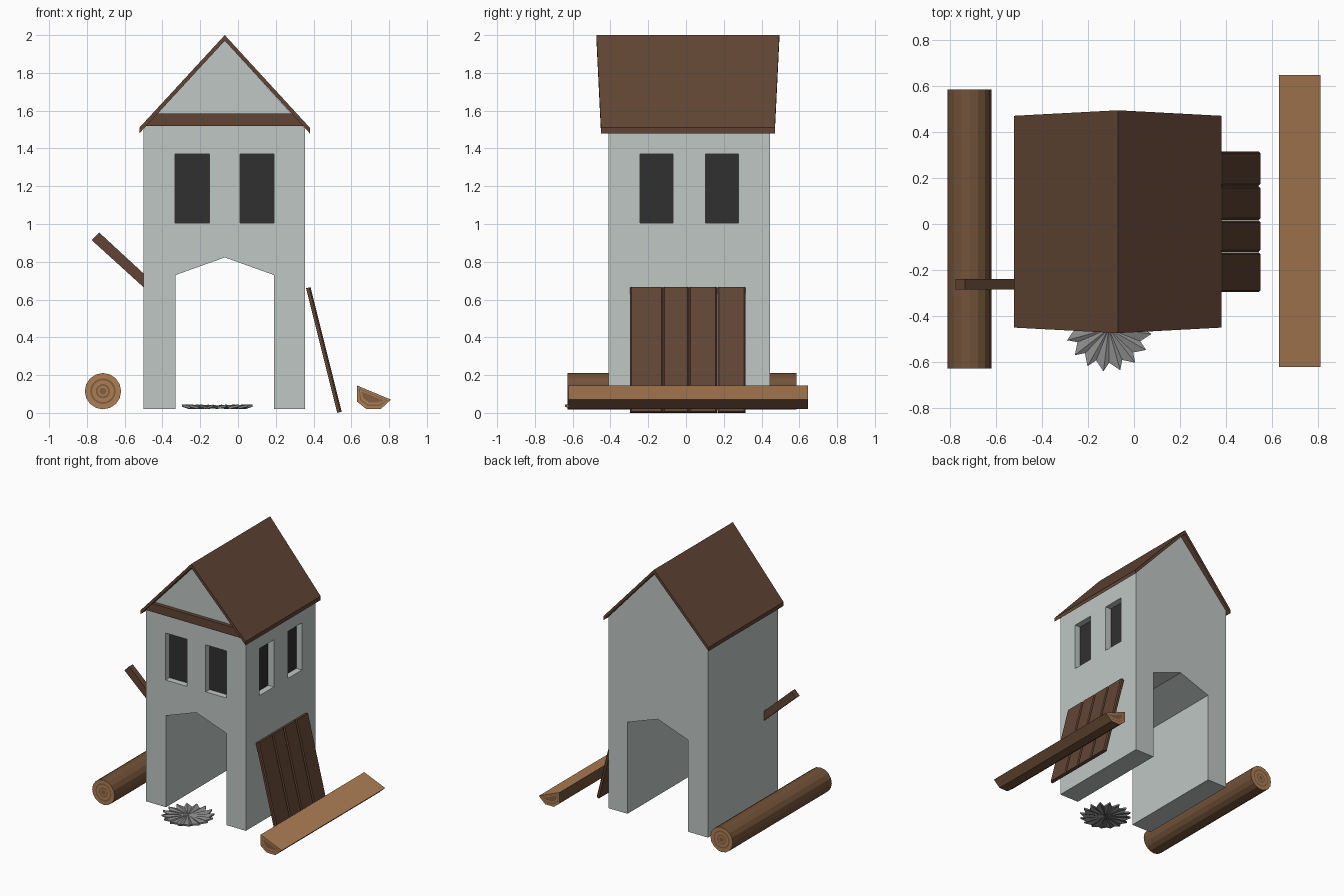
import bpy, bmesh, math
from mathutils import Matrix, Vector

if "Cube" in bpy.data.objects:
    bpy.data.objects.remove(bpy.data.objects["Cube"])


def material(name, rgb):
    m = bpy.data.materials.new(name)
    m.diffuse_color = (*rgb, 1)
    m.use_nodes = True
    m.node_tree.nodes["Principled BSDF"].inputs["Base Color"].default_value = m.diffuse_color
    return m


WALL = material("pale_plaster", (0.52, 0.57, 0.55))
ROOF = material("dark_timber", (0.12, 0.06, 0.035))
BARK = material("bark", (0.17, 0.085, 0.04))
WOOD = material("cut_wood", (0.42, 0.21, 0.09))
RING = material("growth_ring", (0.22, 0.11, 0.05))
DARK = material("dark_opening", (0.03, 0.03, 0.03))
STEEL = material("steel", (0.25, 0.25, 0.25))


def finish(bm, name, *mats):
    bmesh.ops.recalc_face_normals(bm, faces=bm.faces)
    me = bpy.data.meshes.new(name)
    bm.to_mesh(me)
    bm.free()
    for m in mats:
        me.materials.append(m)
    ob = bpy.data.objects.new(name, me)
    bpy.context.collection.objects.link(ob)
    return ob


def prism(bm, profile, y0, y1):
    """Closed x-z profile extruded along y; returns the two caps."""
    rows = [[bm.verts.new((x, y, z)) for x, z in profile] for y in (y0, y1)]
    n = len(profile)
    for i in range(n):
        j = (i + 1) % n
        bm.faces.new((rows[0][i], rows[0][j], rows[1][j], rows[1][i]))
    return [bm.faces.new(r) for r in rows]


def solid(name, profile, y0, y1, mat):
    bm = bmesh.new()
    prism(bm, profile, y0, y1)
    return finish(bm, name, mat)


def add_box(bm, lo, hi):
    prism(bm, [(lo[0], lo[2]), (hi[0], lo[2]), (hi[0], hi[2]), (lo[0], hi[2])], lo[1], hi[1])


def timber(name, profile, y0, y1, rings, flat_top=False):
    """Log with growth rings inset into both ends."""
    bm = bmesh.new()
    caps = prism(bm, profile, y0, y1)
    bmesh.ops.recalc_face_normals(bm, faces=bm.faces)
    bm.faces.ensure_lookup_table()
    if flat_top:
        bm.faces[0].material_index = 1
    for cap in caps:
        for i, t in enumerate(rings):
            band = bmesh.ops.inset_region(bm, faces=[cap], thickness=t)["faces"]
            for f in band:
                f.material_index = 1 + i % 2
        cap.material_index = 2
    return finish(bm, name, BARK, WOOD, RING)


# House body: gabled wall outline with a passage right through
house = solid("house_walls",
              [(-.5, .02), (-.33, .02), (-.33, .73), (-.07, .823), (.19, .73), (.19, .02),
               (.355, .02), (.355, 1.503), (-.07, 1.972), (-.5, 1.503)], -.41, .445, WALL)

# Recessed windows on the front and right walls
cut, panes = bmesh.new(), bmesh.new()
Z0, Z1, DEPTH = 1.005, 1.37, .05
for a, b in ((-.333, -.15), (.01, .19)):
    add_box(cut, (a, -.5, Z0), (b, -.41 + DEPTH, Z1))
    add_box(panes, (a, -.412 + DEPTH, Z0), (b, -.4 + DEPTH, Z1))
for a, b in ((-.243, -.068), (.103, .277)):
    add_box(cut, (.355 - DEPTH, a, Z0), (.45, b, Z1))
    add_box(panes, (.345 - DEPTH, a, Z0), (.357 - DEPTH, b, Z1))
cutter = finish(cut, "window_cutter", WALL)
cutter.hide_render = True
cutter.hide_viewport = True
finish(panes, "window_panes", DARK)
mod = house.modifiers.new("windows", "BOOLEAN")
mod.operation = "DIFFERENCE"
mod.object = cutter

# Roof: thin folded slab, ridge slightly longer than the eaves
roof = solid("roof", [(-.07, 2), (-.522, 1.51), (-.522, 1.48), (-.07, 1.97),
                      (.38, 1.48), (.38, 1.51)], -.45, .47, ROOF)
for v in roof.data.vertices:
    if v.co.z > 1.9:
        v.co.y += math.copysign(.024, v.co.y)

# Tie beam across the front gable
solid("gable_beam", [(-.486, 1.52), (.346, 1.52), (.286, 1.585), (-.426, 1.585)],
      -.44, -.40, ROOF)

# Slanted pole sticking out of the left wall
solid("wall_pole", [(-.735, .955), (-.775, .915), (-.45, .62), (-.45, .692)],
      -.285, -.24, ROOF)

# Door of four chamfered planks leaning on the right wall
bm = bmesh.new()
seams = [-.297, -.122, .016, .165, .317]
for a, b in zip(seams, seams[1:]):
    a, b, c, t = a + .001, b - .001, .008, .025
    prism(bm, [(a, 0), (b, 0), (b, t - c), (b - c, t), (a + c, t), (a, t - c)], 0, .68)
door = finish(bm, "plank_door", ROOF)
up = Vector((-.165, 0, .66)).normalized()
side = Vector((0, 1, 0))
door.matrix_world = Matrix.Translation((.525, 0, 0)) @ \
    Matrix((side, up, side.cross(up))).transposed().to_4x4()

# Whole log on the left
N = 16
timber("whole_log", [(-.715 + .096 * math.cos(2 * math.pi * i / N),
                      .115 + .096 * math.sin(2 * math.pi * i / N)) for i in range(N)],
       -.628, .585, (.028, .01, .02, .01, .01))

# Split log on the right, pale on its sawn face
timber("split_log", [(.63, .145), (.81, .07), (.755, .02), (.68, .02), (.63, .06)],
       -.622, .647, (.018, .008, .012), True)

# Pleated saw blade lying in front of the passage
bm = bmesh.new()
TEETH, step = 16, math.radians(22.5)
layers = []
for dz in (-.006, .006):
    hub = bm.verts.new((-.11, -.455, .032 + dz))
    rim = []
    for i in range(TEETH):
        a = math.radians(15.5) + i * step
        for r, ang, z in ((.187, a, .038), (.148, a + step * .35, .026)):
            rim.append(bm.verts.new((-.11 + r * math.cos(ang), -.455 + r * math.sin(ang), z + dz)))
    layers.append(rim)
    for i in range(len(rim)):
        bm.faces.new((hub, rim[i], rim[(i + 1) % len(rim)]))
lo, hi = layers
for i in range(len(lo)):
    j = (i + 1) % len(lo)
    bm.faces.new((lo[i], lo[j], hi[j], hi[i]))
finish(bm, "saw_blade", STEEL)
